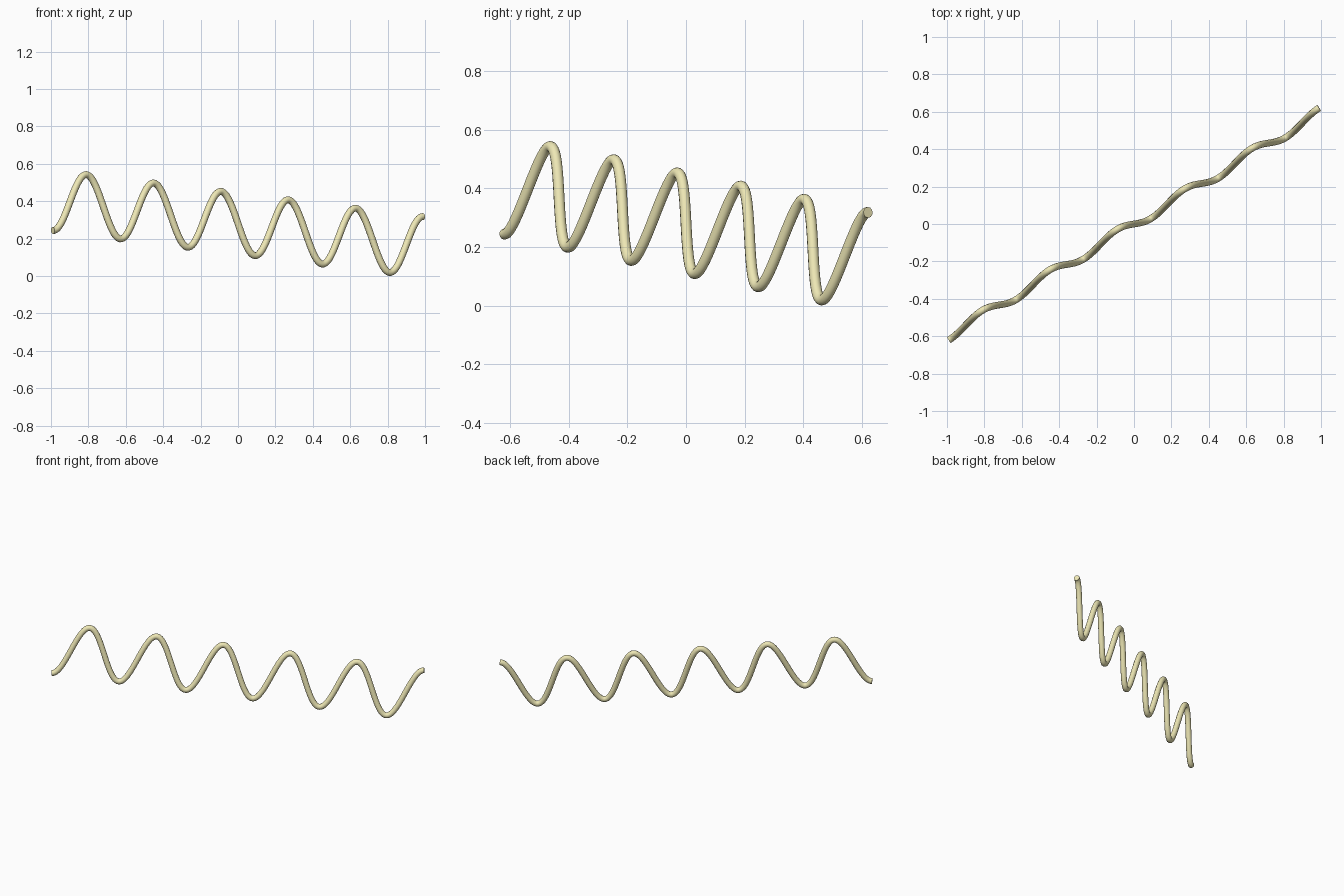
import bpy
import math

if "Cube" in bpy.data.objects:
    bpy.data.objects.remove(bpy.data.objects["Cube"])

WAVES = 5.5            # full oscillations along the wire
STEPS = 264            # path samples
RADIUS = 0.0185
START = (-0.99, -0.595, 0.4045)   # ends of the wave's tilted axis
END = (0.99, 0.595, 0.1575)
SWING = (0.0, 0.0255, 0.1605)     # leaning direction of the oscillation


def wave_point(t):
    c = -math.cos(2 * math.pi * WAVES * t)
    return [a + (b - a) * t + s * c for a, b, s in zip(START, END, SWING)]


# Wavy centre line with a round section and closed ends
curve = bpy.data.curves.new("wavy_wire", "CURVE")
curve.dimensions = "3D"
curve.bevel_depth = RADIUS
curve.bevel_resolution = 4
curve.use_fill_caps = True
spline = curve.splines.new("POLY")
spline.points.add(STEPS)
for i, p in enumerate(spline.points):
    p.co = (*wave_point(i / STEPS), 1.0)

wire = bpy.data.objects.new("wavy_wire", curve)
bpy.context.collection.objects.link(wire)
bpy.context.view_layer.objects.active = wire
wire.select_set(True)
bpy.ops.object.convert(target="MESH")
wire = bpy.context.object
wire.name = "wavy_wire"

# Pale yellow, smooth sides and sharp end rims
mat = bpy.data.materials.new("pale_yellow")
mat.diffuse_color = (0.85, 0.80, 0.46, 1.0)
mat.use_nodes = True
mat.node_tree.nodes["Principled BSDF"].inputs["Base Color"].default_value = mat.diffuse_color
wire.data.materials.clear()
wire.data.materials.append(mat)
bpy.ops.object.shade_smooth_by_angle(angle=math.radians(40))
